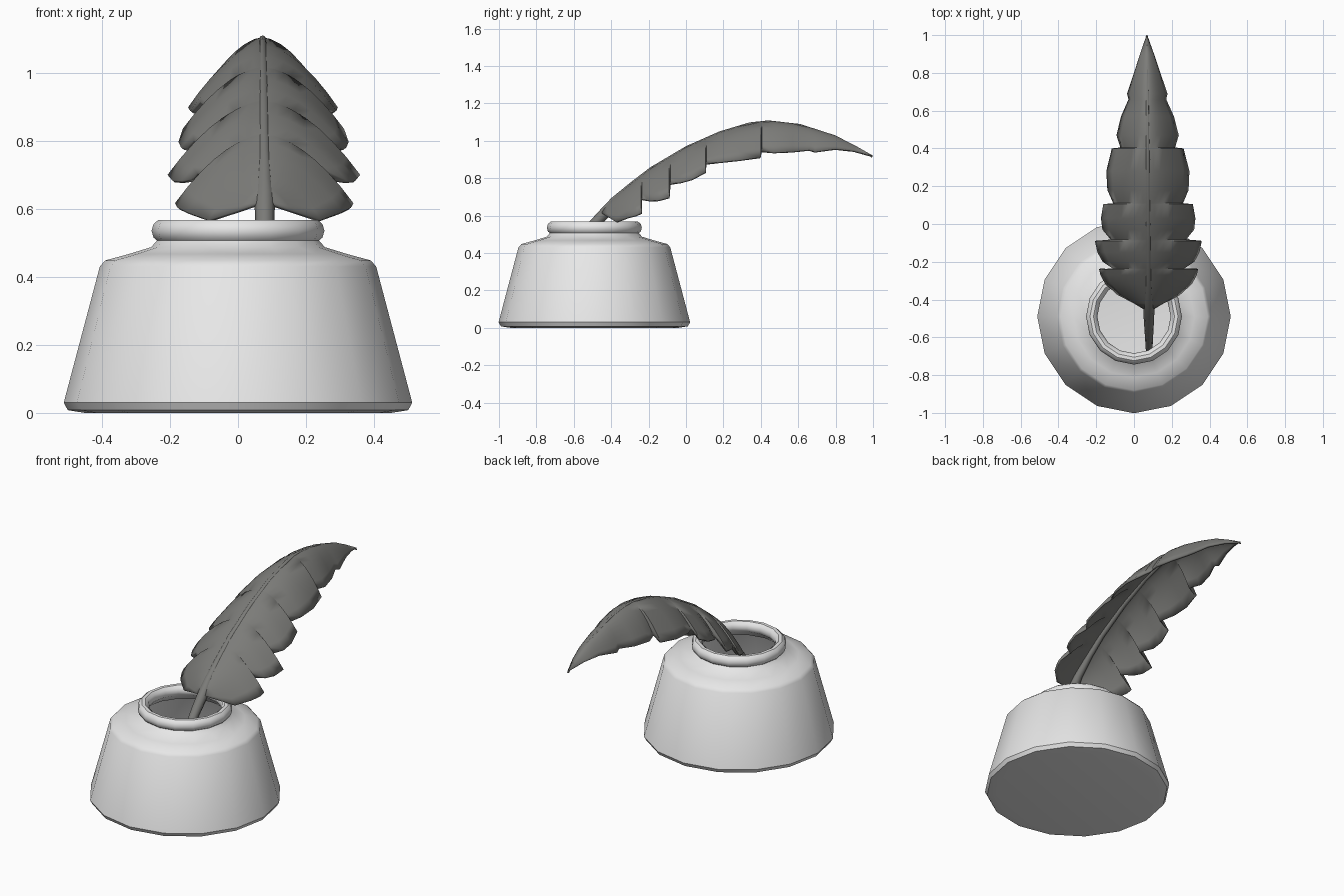
import bpy, bmesh, math
from mathutils import Vector

if "Cube" in bpy.data.objects:
    bpy.data.objects.remove(bpy.data.objects["Cube"])

def material(name, col):
    m = bpy.data.materials.new(name)
    m.diffuse_color = (*col, 1)
    m.use_nodes = True
    m.node_tree.nodes["Principled BSDF"].inputs["Base Color"].default_value = m.diffuse_color
    return m

WHITE = material("pale_ceramic", (0.8, 0.8, 0.8))
GREY = material("feather_grey", (0.2, 0.2, 0.19))

def finish(bm, name, mat, angle=40):
    bmesh.ops.remove_doubles(bm, verts=bm.verts, dist=1e-5)
    bmesh.ops.recalc_face_normals(bm, faces=bm.faces)
    me = bpy.data.meshes.new(name)
    bm.to_mesh(me)
    bm.free()
    me.materials.append(mat)
    ob = bpy.data.objects.new(name, me)
    bpy.context.collection.objects.link(ob)
    bpy.ops.object.select_all(action='DESELECT')
    ob.select_set(True)
    bpy.context.view_layer.objects.active = ob
    bpy.ops.object.shade_smooth_by_angle(angle=math.radians(angle))
    return ob

def grid(bm, rows, wrap=False):
    vs = [[bm.verts.new(p) for p in r] for r in rows]
    for a, b in zip(vs, vs[1:]):
        n = len(a)
        for i in range(n if wrap else n - 1):
            j = (i + 1) % n
            bm.faces.new((a[i], a[j], b[j], b[i]))
    return vs

def lathe(name, profile, mat, sides=16, cy=-0.49):
    bm = bmesh.new()
    rows = [[(r * math.cos(2 * math.pi * i / sides), cy + r * math.sin(2 * math.pi * i / sides), z)
             for i in range(sides)] for r, z in profile]
    grid(bm, rows, True)
    bmesh.ops.dissolve_degenerate(bm, dist=1e-6, edges=bm.edges)
    return finish(bm, name, mat)

# hollow ink pot: outside up to the neck, then back down the inside
lathe("ink_pot", [(0, 0.01), (0.45, 0), (0.5, 0.008), (0.512, 0.03), (0.406, 0.43), (0.39, 0.448),
                  (0.32, 0.467), (0.255, 0.487), (0.235, 0.51), (0.215, 0.53),
                  (0.21, 0.51), (0.24, 0.475), (0.38, 0.435), (0.392, 0.42), (0.496, 0.03),
                  (0.45, 0.018), (0, 0.02)], WHITE)

# rounded rim
rim = [(0.224 + 0.03 * math.cos(a * math.pi / 5), 0.535 + 0.034 * math.sin(a * math.pi / 5))
       for a in range(11)]
lathe("pot_rim", rim, WHITE)

# spine of the quill, (y, z)
SPINE = [(-0.8, 0.17), (-0.67, 0.365), (-0.51, 0.567), (-0.396, 0.69), (-0.3, 0.77), (-0.19, 0.855),
         (0, 0.968), (0.18, 1.048), (0.34, 1.096), (0.44, 1.107), (0.61, 1.088), (0.8, 1.027),
         (0.9, 0.977), (1.0, 0.92)]

def spine(y):
    for (y0, z0), (y1, z1) in zip(SPINE, SPINE[1:]):
        if y <= y1 + 1e-6:
            return Vector((0.08 - 0.007 * (y + 0.67), y, z0 + (z1 - z0) * (y - y0) / (y1 - y0)))

# vane in lobes: (y, half width, droop of the edge)
LOBES = [(-0.45, .03, .02), (-0.42, .08, .07), (-0.376, .165, .14), (-0.317, .23, .165),
         (-0.27, .255, .19), (-0.24, .262, .2),
         (-0.235, .19, .13), (-0.2, .243, .165), (-0.15, .27, .195), (-0.09, .283, .215),
         (-0.082, .2, .15), (-0.03, .243, .17), (0.03, .25, .185), (0.105, .237, .18),
         (0.11, .185, .14), (0.18, .215, .16), (0.28, .22, .18), (0.4, .19, .19),
         (0.405, .145, .16), (0.47, .165, .165), (0.57, .14, .15), (0.66, .1, .12),
         (0.69, .107, .12), (0.8, .07, .07), (0.9, .037, .03), (1.0, .002, .0)]
bm = bmesh.new()
rows = []
for y, w, d in LOBES:
    us = [i / 7 for i in range(-7, 8)]
    rows.append([spine(y) + Vector((u * w, 0, -d * abs(u) ** 1.8)) for u in us])
grid(bm, rows)
vane = finish(bm, "feather_vane", GREY, 50)
if sum(p.normal.z for p in vane.data.polygons) < 0:
    vane.data.flip_normals()
mod = vane.modifiers.new("thickness", 'SOLIDIFY')
mod.thickness = 0.012
mod.offset = -1

# tapered stem running into the pot and along under the vane
bm = bmesh.new()
rows = []
for y, r in [(-0.8, .006), (-0.67, .018), (-0.51, .028), (-0.45, .03), (-0.396, .024), (-0.3, .018),
             (-0.19, .016), (0, .014), (0.18, .012), (0.34, .011), (0.44, .01), (0.61, .008),
             (0.8, .006), (0.95, .003)]:
    c = spine(y)
    t = (spine(min(y + 0.03, 1)) - spine(max(y - 0.03, -0.8))).normalized()
    up = Vector((1, 0, 0)).cross(t).normalized()
    c = c - up * r * 0.8
    rows.append([c + Vector((1, 0, 0)) * r * math.cos(a * math.pi / 4) + up * r * math.sin(a * math.pi / 4)
                 for a in range(8)])
vs = grid(bm, rows, True)
bm.faces.new(vs[0])
bm.faces.new(vs[-1])
finish(bm, "quill_stem", GREY, 60)
